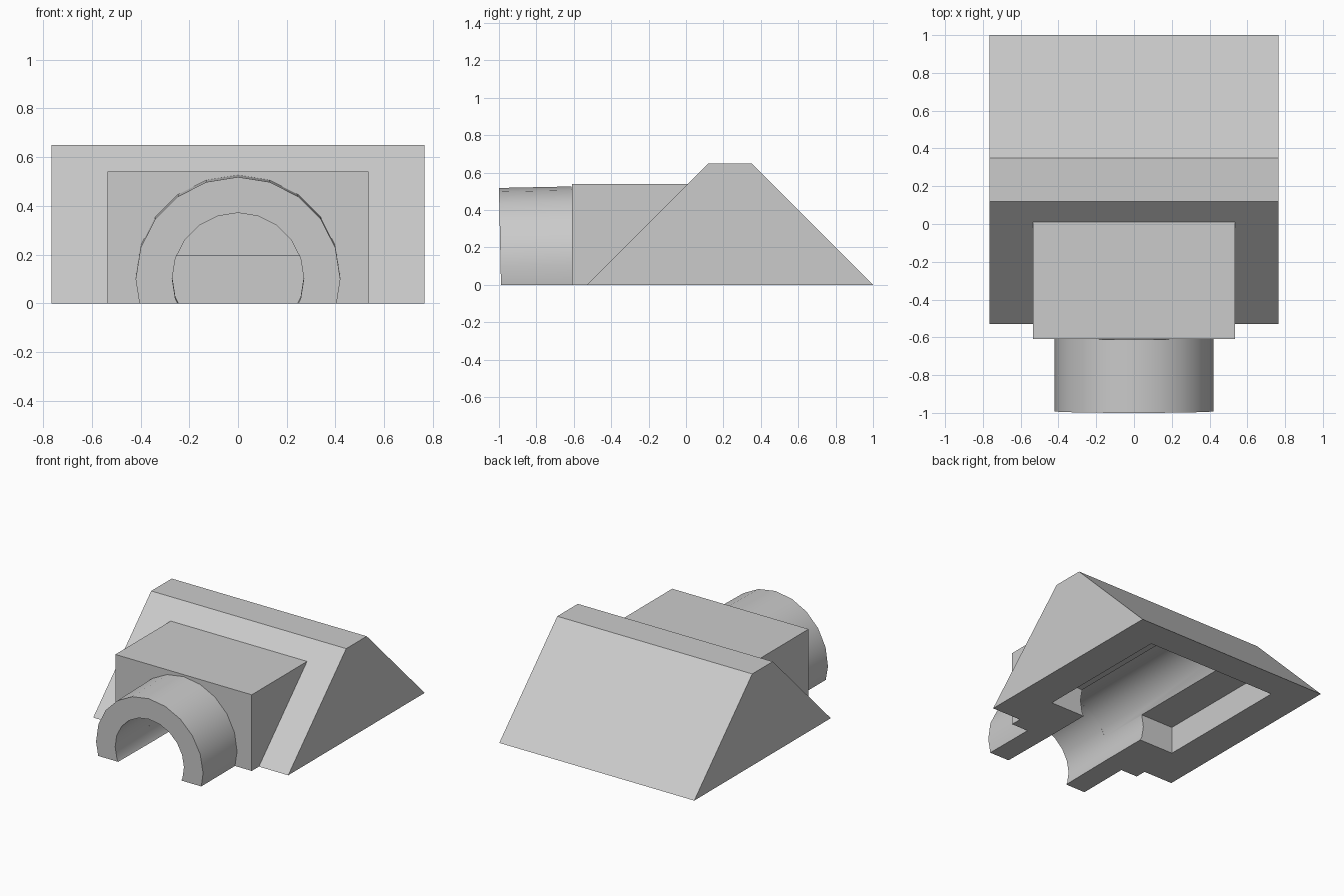
import bpy, bmesh, math
from mathutils import Matrix

cube = bpy.data.objects.get("Cube")
if cube:
    bpy.data.objects.remove(cube, do_unlink=True)

GREY = (0.6, 0.6, 0.6, 1.0)
material = bpy.data.materials.new("neutral grey")
material.use_nodes = True
material.diffuse_color = GREY
for node in material.node_tree.nodes:
    if node.type == 'BSDF_PRINCIPLED':
        node.inputs["Base Color"].default_value = GREY


def prism(name, profile, axis, start, end):
    """Extrude a closed profile: (y, z) along x, or (x, z) along y."""
    bm = bmesh.new()
    place = (lambda p, t: (t, p[0], p[1])) if axis == 'x' else (lambda p, t: (p[0], t, p[1]))
    rings = [[bm.verts.new(place(p, t)) for p in profile] for t in (start, end)]
    n = len(profile)
    bm.faces.new(rings[0])
    bm.faces.new(rings[1])
    for i in range(n):
        j = (i + 1) % n
        bm.faces.new((rings[0][i], rings[0][j], rings[1][j], rings[1][i]))
    bmesh.ops.recalc_face_normals(bm, faces=bm.faces)
    mesh = bpy.data.meshes.new(name)
    bm.to_mesh(mesh)
    bm.free()
    mesh.materials.append(material)
    obj = bpy.data.objects.new(name, mesh)
    bpy.context.collection.objects.link(obj)
    return obj


def block(name, half_width, y0, y1, z0, z1):
    return prism(name, [(y0, z0), (y1, z0), (y1, z1), (y0, z1)], 'x', -half_width, half_width)


def rod(name, radius, z, y0, y1, sides=20):
    angles = [math.tau * i / sides for i in range(sides)]
    return prism(name, [(radius * math.cos(a), z + radius * math.sin(a)) for a in angles], 'y', y0, y1)


def combine(target, tool, operation):
    """Bake a boolean into the target and discard the tool."""
    tool.hide_render = True
    mod = target.modifiers.new("combine", 'BOOLEAN')
    mod.operation = operation
    mod.solver = 'EXACT'
    mod.object = tool
    bpy.context.view_layer.update()
    graph = bpy.context.evaluated_depsgraph_get()
    mesh = bpy.data.meshes.new_from_object(target.evaluated_get(graph))
    target.modifiers.clear()
    target.data = mesh
    bpy.data.objects.remove(tool, do_unlink=True)


# Sloped housing with the square collar in front
housing = prism("housing", [(-0.53, 0), (1, 0), (0.35, 0.65), (0.12, 0.65)], 'x', -0.765, 0.765)
combine(housing, block("collar", 0.535, -0.61, 0.2, 0, 0.54), 'UNION')

# Recess in the underside, and the round bore running into it
combine(housing, block("recess_cutter", 0.515, -0.226, 0.79, -0.2, 0.195), 'DIFFERENCE')
combine(housing, rod("bore_cutter", 0.27, 0.11, -0.8, 0.57), 'DIFFERENCE')

# Slightly dipping half pipe, trimmed flat at the ground
pipe = rod("pipe", 0.42, 0.119, -0.989, -0.6)
combine(pipe, rod("pipe_bore_cutter", 0.27, 0.122, -1.2, -0.4), 'DIFFERENCE')
pipe.data.transform(Matrix.Rotation(math.radians(1.2), 4, 'X'))
combine(pipe, block("ground_cutter", 1, -1.5, 0, -1, 0), 'DIFFERENCE')

# Smooth curves, crisp edges
for obj in (housing, pipe):
    bpy.ops.object.select_all(action='DESELECT')
    obj.select_set(True)
    bpy.context.view_layer.objects.active = obj
    bpy.ops.object.shade_smooth_by_angle(angle=math.radians(30))
